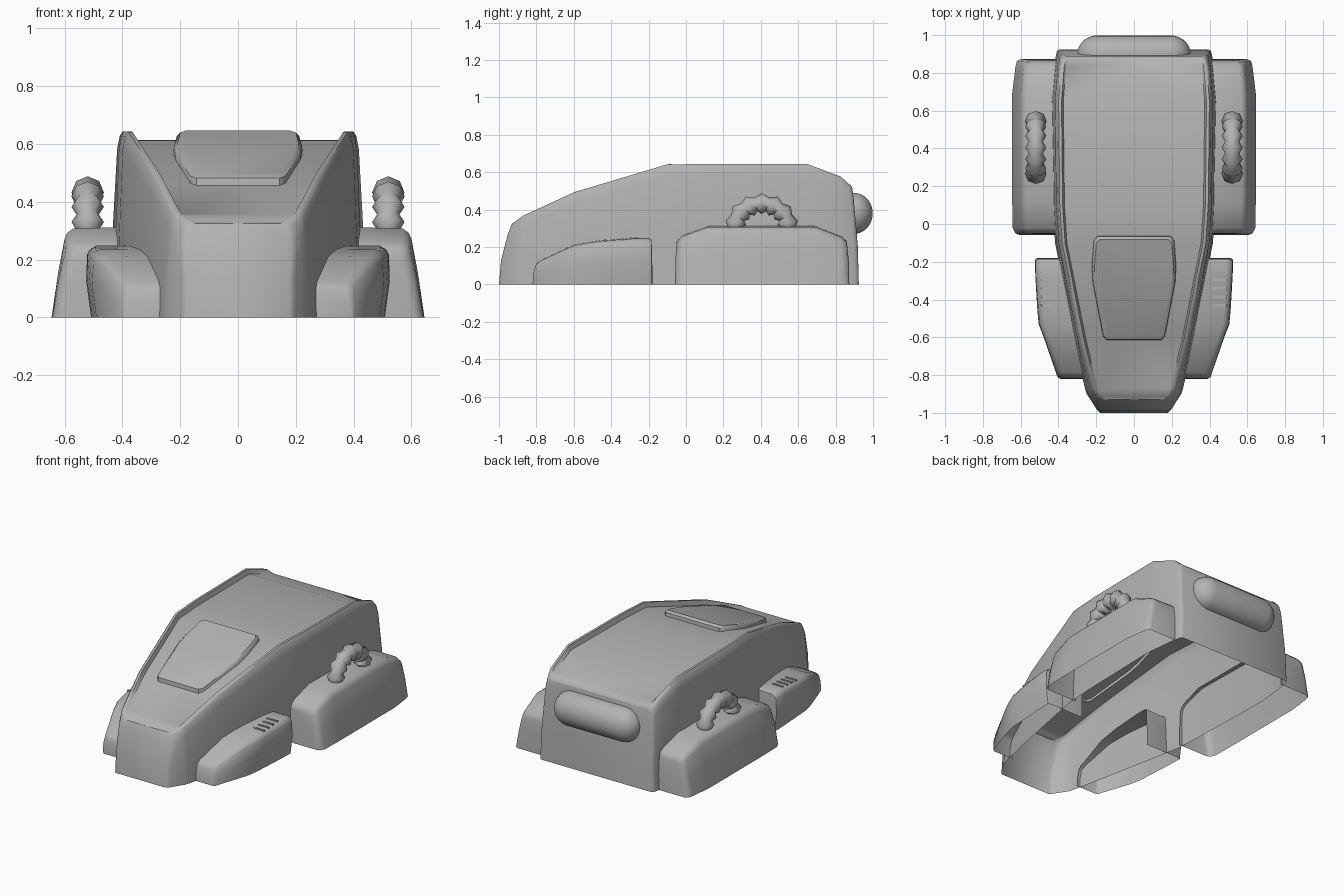
import bpy, bmesh, math
from mathutils import Vector, Matrix

if "Cube" in bpy.data.objects:
    bpy.data.objects.remove(bpy.data.objects["Cube"])

# Mid grey paint for every part
paint = bpy.data.materials.new("grey_paint")
paint.diffuse_color = (.45, .45, .45, 1)
paint.use_nodes = True
paint.node_tree.nodes["Principled BSDF"].inputs["Base Color"].default_value = paint.diffuse_color


def finish(bm, name, mirror=True, angle=35):
    bmesh.ops.remove_doubles(bm, verts=bm.verts, dist=0.0003)
    bmesh.ops.recalc_face_normals(bm, faces=bm.faces)
    me = bpy.data.meshes.new(name)
    bm.to_mesh(me)
    bm.free()
    me.materials.append(paint)
    ob = bpy.data.objects.new(name, me)
    bpy.context.collection.objects.link(ob)
    bpy.ops.object.select_all(action='DESELECT')
    ob.select_set(True)
    bpy.context.view_layer.objects.active = ob
    bpy.ops.object.shade_smooth_by_angle(angle=math.radians(angle))
    if mirror:
        m = ob.modifiers.new("Mirror", 'MIRROR')
        m.merge_threshold = 0.0005
    return ob


def loft(name, secs, x_in):
    """Skin half sections (open bottom), closing both ends back to x_in."""
    bm = bmesh.new()
    rows = [[bm.verts.new(p) for p in s] for s in secs]
    for a, b in zip(rows, rows[1:]):
        for i in range(len(a) - 1):
            bm.faces.new((a[i], a[i + 1], b[i + 1], b[i]))
    for row in (rows[0], rows[-1]):
        inner = [bm.verts.new((x_in, v.co.y, v.co.z)) for v in row]
        for i in range(len(row) - 1):
            bm.faces.new((row[i], row[i + 1], inner[i + 1], inner[i]))
    return finish(bm, name, angle=52)


def hull_section(y, wb, wt, zt, rail, lean):
    pts = [(wb, 0), (wb - (wb - wt) * .25, .4 * zt), (wt + .006, zt - .06),
           (wt - .003, zt - .015), (wt - .013, zt), (wt - .028, zt),
           (wt - .038, zt - rail), (0, zt - rail)]
    return [(x, y + lean * (z / zt) ** 2, z) for x, z in pts]


def fender_section(x_in, y, wb, wm, wt, zt, lean):
    pts = [(wb, 0), (wm, .5 * zt), (wt, zt * .87), (wt - .01, zt * .94),
           (wt - .03, zt * .985), (x_in, zt)]
    return [(x, y + lean * (z / zt) ** 3, z) for x, z in pts]


# Main hull with raised roof rails: y, bottom width, top width, height, rail, lean
hull = [(-1, .18, .175, .325, 0, .07), (-.985, .195, .195, .335, 0, .07),
        (-.90, .25, .22, .353, 0, .01), (-.87, .26, .23, .368, .012, 0),
        (-.6, .32, .295, .492, .03, 0), (-.1, .418, .393, .642, .03, 0),
        (.1, .43, .406, .643, .03, 0), (.65, .444, .412, .643, .03, 0),
        (.83, .424, .398, .575, .025, 0), (.90, .412, .388, .537, 0, -.03),
        (.917, .407, .382, .53, 0, -.035), (.924, .395, .372, .515, 0, -.035)]
loft("hull", [hull_section(*s) for s in hull], 0)

# Rear fenders
rear = [(-.058, .605, .585, .565, .225, .008), (-.05, .628, .608, .585, .245, .012),
        (-.02, .642, .62, .597, .262, 0), (.12, .645, .622, .60, .312, 0),
        (.69, .645, .622, .60, .312, 0), (.83, .628, .605, .585, .258, 0),
        (.862, .62, .60, .58, .235, -.006), (.873, .60, .58, .56, .212, -.012)]
loft("rear_fender", [fender_section(.40, *s) for s in rear], .40)

# Front fenders
front = [(-.82, .39, .385, .375, .11, .02), (-.81, .405, .405, .40, .125, .025),
         (-.6, .475, .478, .475, .212, 0), (-.53, .49, .505, .50, .225, 0),
         (-.45, .495, .512, .507, .237, 0), (-.28, .505, .522, .52, .249, 0),
         (-.20, .508, .525, .522, .25, 0), (-.185, .508, .522, .518, .243, 0),
         (-.18, .498, .512, .508, .23, -.004)]
loft("front_fender", [fender_section(.25, *s) for s in front], .25)

# Vent slats on the front fenders
bm = bmesh.new()
for i in range(4):
    y = -.43 + i * .045
    bmesh.ops.create_cube(bm, size=1, matrix=Matrix.Translation(
        (.455, y, .246 + (y + .28) * .07)) @ Matrix.Diagonal((.075, .012, .01, 1)))
finish(bm, "vent_slats")

# Sloping hatch on the front of the roof
half = [(.145, -.615), (.165, -.595), (.22, -.31), (.225, -.22), (.215, -.085), (.195, -.063)]
outline = half + [(-x, y) for x, y in reversed(half)]
bm = bmesh.new()
slope = lambda y: .468 + (y + .6) * .275
low, mid, top = [
    [bm.verts.new((x * k, (y + .34) * k - .34, slope(y) + h)) for x, y in outline]
    for k, h in ((1, -.02), (.985, .018), (.93, .03))]
for a, b in ((low, mid), (mid, top)):
    for i in range(len(a)):
        j = (i + 1) % len(a)
        bm.faces.new((a[i], a[j], b[j], b[i]))
bm.faces.new(top)
finish(bm, "roof_hatch", False, 40)

# Rounded capsule bar across the back
bm = bmesh.new()
bmesh.ops.create_uvsphere(bm, u_segments=24, v_segments=15, radius=.11,
                          matrix=Matrix.Rotation(math.pi / 2, 4, 'Y'))
for v in bm.verts:
    v.co = (v.co.x + math.copysign(.19, v.co.x), v.co.y * .9 + .90, v.co.z + .38)
finish(bm, "rear_bar", False, 60)

# Beaded hose arches on the rear fenders
bm = bmesh.new()
beads, sides, rings = 7, 8, []
radii = (.038, .056)
for i in range(beads * 2 + 1):
    t = math.pi * i / (beads * 2)
    c = Vector((.52, .405 - .142 * math.cos(t), .30 + .132 * math.sin(t)))
    n = Vector((0, -math.cos(t), math.sin(t)))
    r = radii[i % 2]
    rings.append([bm.verts.new(c + r * (math.cos(a) * n + math.sin(a) * Vector((1, 0, 0))))
                  for a in (math.tau * k / sides for k in range(sides))])
for a, b in zip(rings, rings[1:]):
    for k in range(sides):
        j = (k + 1) % sides
        bm.faces.new((a[k], a[j], b[j], b[k]))
finish(bm, "hose_arch", True, 60)
